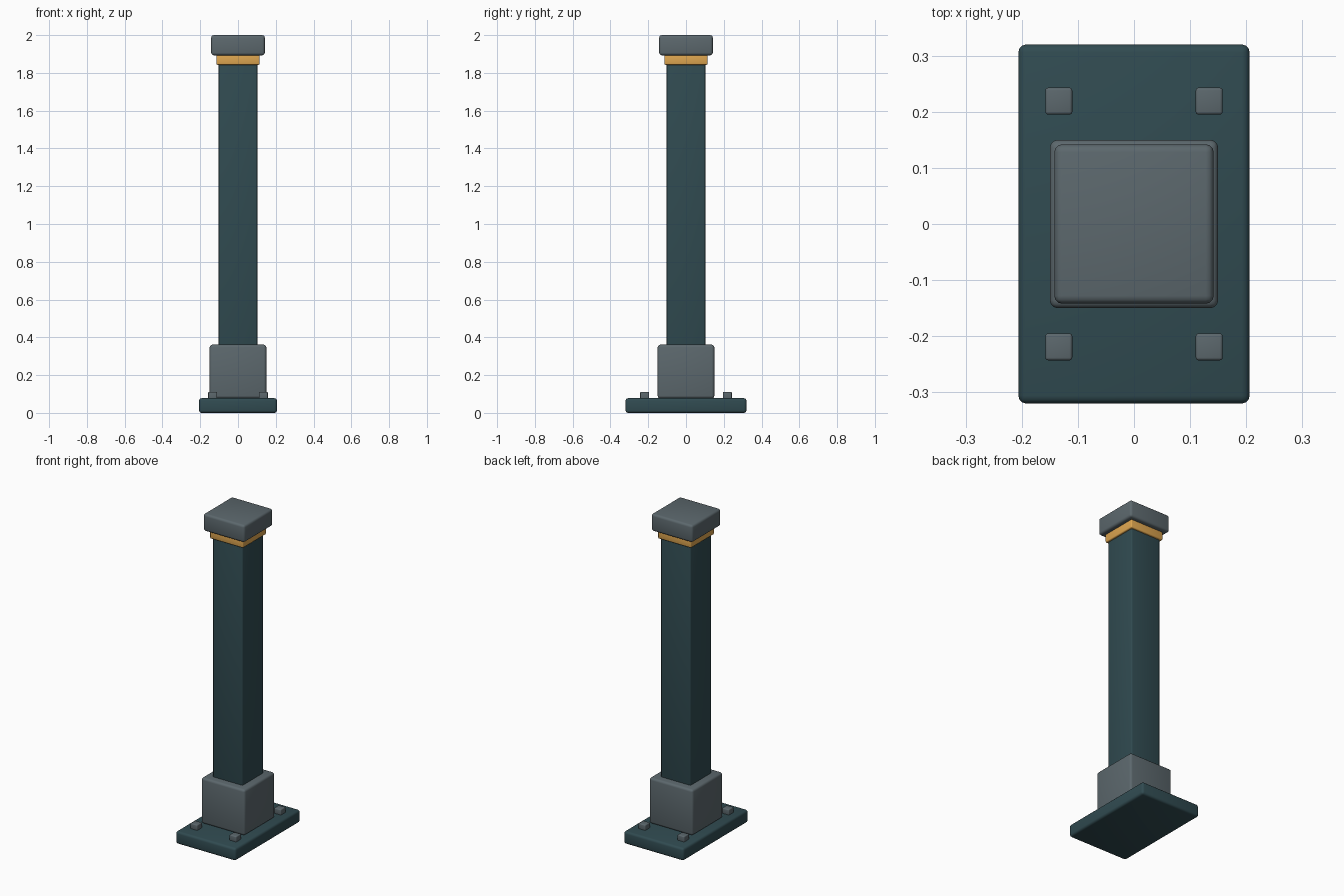
import bpy

if "Cube" in bpy.data.objects:
    bpy.data.objects.remove(bpy.data.objects["Cube"])


def material(name, rgb):
    mat = bpy.data.materials.new(name)
    mat.diffuse_color = (*rgb, 1)
    mat.use_nodes = True
    mat.node_tree.nodes["Principled BSDF"].inputs["Base Color"].default_value = mat.diffuse_color
    return mat


TEAL = material("dark_teal", (0.03, 0.07, 0.082))
GREY = material("slate_grey", (0.107, 0.138, 0.153))
GOLD = material("warm_gold", (0.73, 0.38, 0.08))


def box(name, half_x, half_y, z0, z1, mat, bevel, x=0, y=0):
    """Box with rounded edges spanning z0 to z1."""
    bpy.ops.mesh.primitive_cube_add(size=2, location=(x, y, (z0 + z1) / 2))
    ob = bpy.context.object
    ob.name = name
    ob.scale = (half_x, half_y, (z1 - z0) / 2)
    bpy.ops.object.transform_apply(location=False, rotation=False, scale=True)
    mod = ob.modifiers.new("rounded_edges", 'BEVEL')
    mod.width = bevel
    mod.segments = 3
    bpy.ops.object.modifier_apply(modifier=mod.name)
    bpy.ops.object.shade_smooth_by_angle()
    ob.data.materials.append(mat)
    return ob


# Base plate and footing
box("base_plate", 0.206, 0.32, 0, 0.078, TEAL, 0.014)
box("footing_block", 0.15, 0.15, 0.077, 0.361, GREY, 0.014)

# Shaft, collar and cap
box("post_shaft", 0.102, 0.102, 0.34, 1.86, TEAL, 0.006)
box("collar_band", 0.114, 0.114, 1.843, 1.896, GOLD, 0.006)
box("post_cap", 0.142, 0.142, 1.893, 2.0, GREY, 0.014)

# Four anchor bolts on the base plate
for sx, side in ((-1, "left"), (1, "right")):
    for sy, end in ((-1, "front"), (1, "back")):
        box(f"bolt_{end}_{side}", 0.024, 0.024, 0.074, 0.111, GREY, 0.005,
            sx * 0.134, sy * 0.219)
